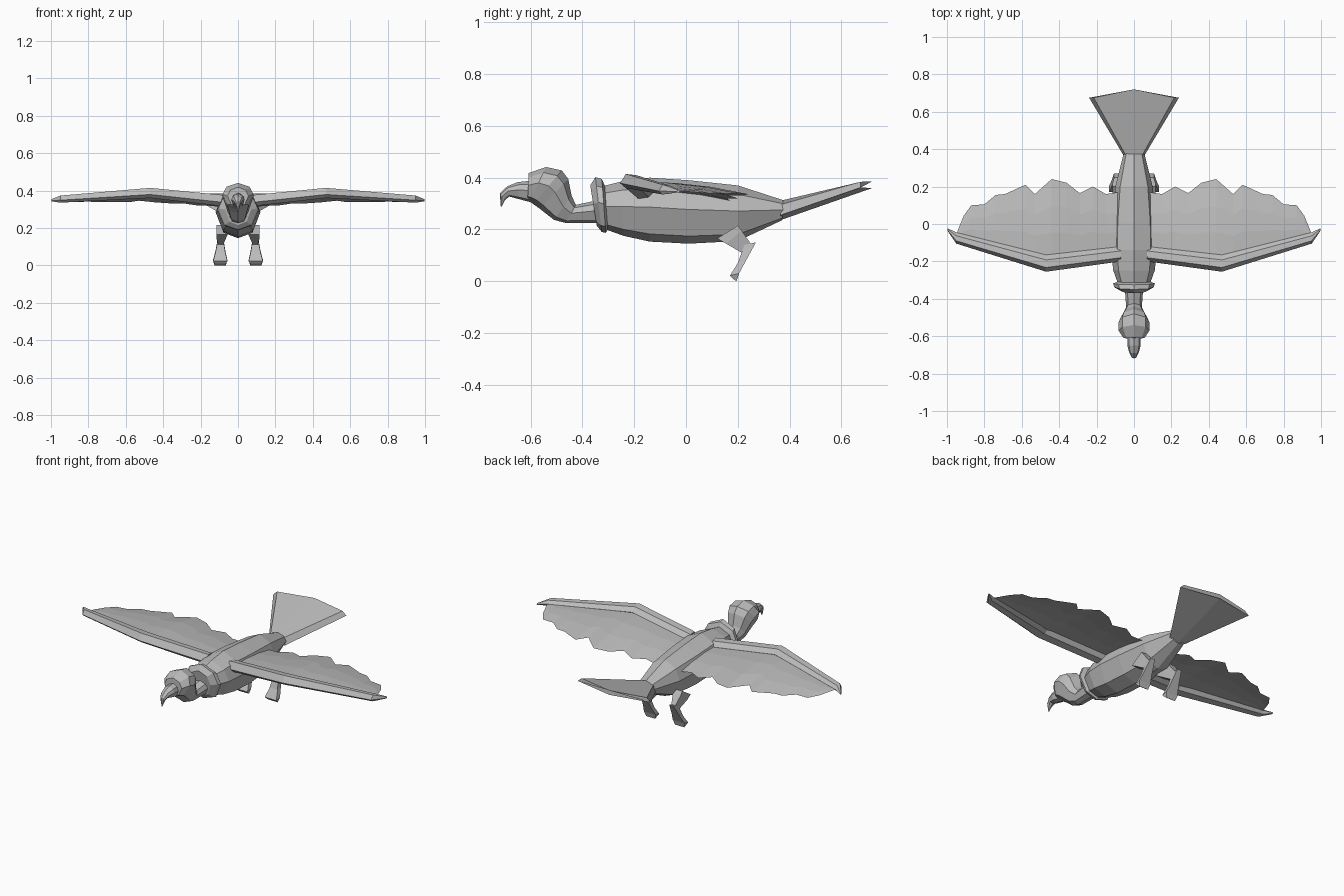
import bpy
import bmesh

cube = bpy.data.objects.get("Cube")
if cube:
    bpy.data.objects.remove(cube, do_unlink=True)

grey = bpy.data.materials.new("plain grey")
grey.use_nodes = True
tone = (0.5, 0.5, 0.5, 1)
grey.diffuse_color = tone
grey.node_tree.nodes["Principled BSDF"].inputs["Base Color"].default_value = tone


def loft(name, rings, closed=True, mirror=False):
    """Skin a row of point rings; closed rings also get end caps."""
    bm = bmesh.new()
    rows = [[bm.verts.new(p) for p in ring] for ring in rings]
    n = len(rows[0])
    for a, b in zip(rows, rows[1:]):
        for i in range(n if closed else n - 1):
            j = (i + 1) % n
            bm.faces.new((a[i], a[j], b[j], b[i]))
    if closed:
        bm.faces.new(rows[0])
        bm.faces.new(rows[-1])
    bmesh.ops.recalc_face_normals(bm, faces=bm.faces)
    if not closed and sum(f.normal.z for f in bm.faces) < 0:
        bmesh.ops.reverse_faces(bm, faces=bm.faces)
    mesh = bpy.data.meshes.new(name)
    bm.to_mesh(mesh)
    bm.free()
    mesh.materials.append(grey)
    obj = bpy.data.objects.new(name, mesh)
    bpy.context.collection.objects.link(obj)
    if mirror:
        mod = obj.modifiers.new("mirror", 'MIRROR')
        mod.use_mirror_merge = False
    return obj


# Eight-sided cross-section: width share, height share
OCTAGON = [(0, 1), (.74, .84), (1, .54), (.66, .12), (0, 0),
           (-.66, .12), (-1, .54), (-.74, .84)]


def section(top, low, half):
    return [(half * w, low[0] + (top[0] - low[0]) * h, low[1] + (top[1] - low[1]) * h)
            for w, h in OCTAGON]


def octagon_part(name, rows):
    return loft(name, [section(*r) for r in rows])


# Trunk
octagon_part("body", [
    ((-.33, .365), (-.31, .2), .085),
    ((-.25, .385), (-.24, .175), .112),
    ((-.14, .4), (-.14, .153), .12),
    ((.01, .39), (.01, .145), .117),
    ((.2, .37), (.2, .155), .1),
    ((.385, .31), (.37, .235), .055)])

# Ruff around the neck base
octagon_part("collar", [
    ((-.37, .37), (-.345, .215), .07),
    ((-.35, .402), (-.325, .19), .105),
    ((-.325, .395), (-.31, .187), .112),
    ((-.31, .36), (-.298, .205), .08)])

# Neck and head in one bent skin
octagon_part("neck_and_head", [
    ((-.33, .315), (-.33, .225), .05),
    ((-.425, .295), (-.465, .225), .042),
    ((-.442, .33), (-.51, .237), .056),
    ((-.455, .395), (-.565, .28), .074),
    ((-.48, .428), (-.59, .298), .084),
    ((-.54, .441), (-.605, .308), .083),
    ((-.608, .418), (-.612, .315), .056)])

# Hooked beak
octagon_part("beak", [
    ((-.6, .388), (-.6, .305), .035),
    ((-.65, .383), (-.645, .317), .036),
    ((-.69, .367), (-.682, .327), .026),
    ((-.719, .34), (-.698, .315), .014),
    ((-.716, .29), (-.712, .289), .002)])

# Fan tail
loft("tail", [
    [(0, .37, .312), (.045, .37, .297), (.055, .365, .255),
     (0, .365, .236), (-.055, .365, .255), (-.045, .37, .297)],
    [(0, .72, .386), (.215, .675, .384), (.24, .675, .362),
     (0, .72, .36), (-.24, .675, .362), (-.215, .675, .384)]])

# Wing leading arm: x, front y, back y, low z, high z
PROFILE = [(0, .35), (.25, 1), (.7, .92), (1, .5), (.75, .1), (.25, 0)]
ARM = [(.07, -.2, -.12, .315, .375), (.47, -.255, -.165, .36, .414),
       (.95, -.105, -.045, .335, .373), (.998, -.035, -.022, .343, .353)]
loft("wing_arm", [[(x, f + (b - f) * u, lo + (hi - lo) * v) for u, v in PROFILE]
                  for x, f, b, lo, hi in ARM], mirror=True)


def arm_line(x):
    """Point on the arm's rear line, where the feathers begin."""
    for p, q in zip(ARM, ARM[1:]):
        if x <= q[0]:
            t = (x - p[0]) / (q[0] - p[0])
            back = p[2] + (q[2] - p[2]) * t
            mid = (p[3] + p[4]) / 2 * (1 - t) + (q[3] + q[4]) / 2 * t
            return back - .025, mid


# Feather sheet with a ragged trailing edge
TRAIL = [(.08, .17), (.15, .16), (.22, .2), (.29, .165), (.36, .22), (.44, .24),
         (.53, .16), (.58, .21), (.69, .16), (.74, .155), (.8, .105), (.87, .1),
         (.91, .045), (.945, -.04)]
sheet = []
for x, end in TRAIL:
    y, z = arm_line(x)
    drop = .035 if x < .2 else .05 * max(0, (end - y) / .45)
    sheet.append([(x, y + (end - y) * t, z + .006 * t * (1 - t) - drop * t * t)
                  for t in (0, .33, .66, 1)])
loft("wing_feathers", sheet, closed=False, mirror=True)


def bar(a, b, x, half):
    """Flat ring between two side points."""
    return [(x - half, *a), (x + half, *a), (x + half, *b), (x - half, *b)]


# Legs
loft("thigh", [bar((.12, .165), (.2, .215), .085, .03),
               bar((.155, .145), (.215, .195), .09, .026),
               bar((.215, .11), (.25, .145), .092, .013)], mirror=True)
loft("foot", [bar((.225, .14), (.27, .15), .093, .014),
              bar((.2, .07), (.232, .08), .094, .026),
              bar((.17, .022), (.205, .03), .095, .038),
              bar((.18, .01), (.195, 0), .095, .03)], mirror=True)
